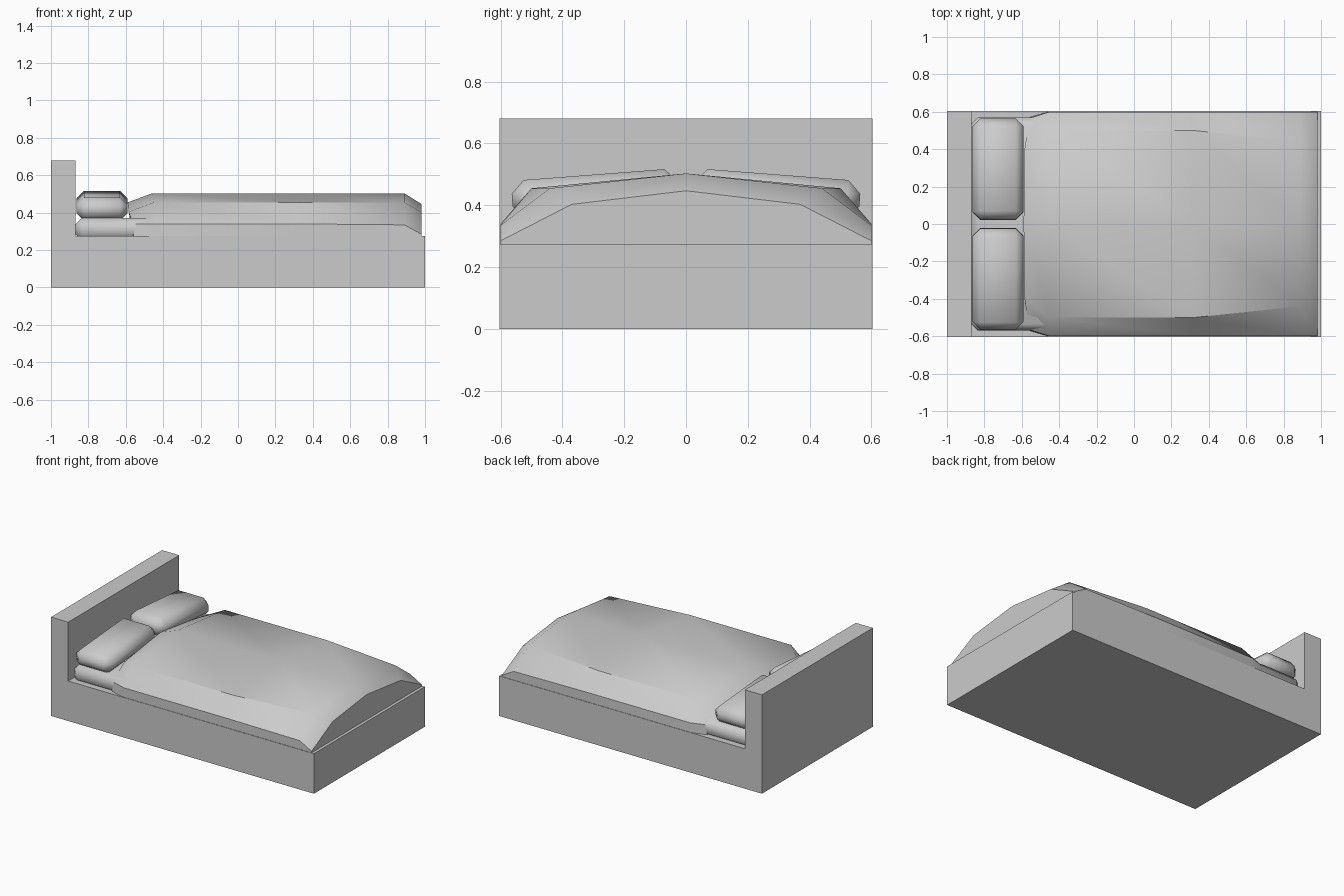
import bpy, bmesh
from math import radians
from mathutils import Matrix

if "Cube" in bpy.data.objects:
    bpy.data.objects.remove(bpy.data.objects["Cube"])


def finish(name, bm, smooth=None):
    bmesh.ops.recalc_face_normals(bm, faces=bm.faces)
    mesh = bpy.data.meshes.new(name)
    bm.to_mesh(mesh)
    bm.free()
    ob = bpy.data.objects.new(name, mesh)
    bpy.context.collection.objects.link(ob)
    if smooth:
        bpy.ops.object.select_all(action='DESELECT')
        ob.select_set(True)
        bpy.context.view_layer.objects.active = ob
        bpy.ops.object.shade_smooth_by_angle(angle=radians(smooth))
    return ob


def loft(name, sections, smooth=None):
    bm = bmesh.new()
    rings = [[bm.verts.new(p) for p in s] for s in sections]
    n = len(rings[0])
    for a, b in zip(rings, rings[1:]):
        for i in range(n):
            j = (i + 1) % n
            bm.faces.new((a[i], a[j], b[j], b[i]))
    bm.faces.new(rings[0])
    bm.faces.new(rings[-1])
    return finish(name, bm, smooth)


def soft_box(name, size, loc, bevel, tilt=0, smooth=50):
    bm = bmesh.new()
    bmesh.ops.create_cube(bm, size=1)
    bmesh.ops.scale(bm, vec=size, verts=bm.verts)
    bmesh.ops.bevel(bm, geom=bm.edges[:], offset=bevel, segments=1,
                    profile=0.5, affect='EDGES')
    bm.transform(Matrix.Translation(loc) @ Matrix.Rotation(tilt, 4, 'X'))
    return finish(name, bm, smooth)


# Base and headboard: one L-shaped side profile
side = [(-1, 0), (1, 0), (1, .275), (-.87, .275), (-.87, .68), (-1, .68)]
loft("bed_frame", [[(x, y, z) for x, z in side] for y in (-.603, .603)])

# Mattress
soft_box("mattress", (1.44, 1.14, .12), (-.15, 0, .312), .035)

# Pillows, drooping outward
for s, label in ((-1, "front"), (1, "back")):
    soft_box(label + "_pillow", (.275, .54, .125), (-.727, s * .293, .437),
             .042, tilt=-s * radians(4.4), smooth=60)


# Quilt: mirrored half sections (x, y, z) from hem to ridge
def mirrored(half):
    return half + [(x, -y, z) for x, y, z in reversed(half[:-1])]


quilt = [
    [(-.56, .57, .274), (-.56, .565, .34), (-.585, .40, .405), (-.59, 0, .455)],
    [(-.46, .60, .274), (-.45, .60, .34), (-.45, .50, .455), (-.46, 0, .503)],
    [(.32, .60, .274), (.32, .60, .34), (.32, .50, .455), (.32, 0, .503)],
    [(.89, .60, .274), (.89, .60, .335), (.89, .44, .455), (.89, 0, .503)],
    [(.98, .60, .274), (.98, .60, .285), (.98, .37, .403), (.98, 0, .447)],
]
loft("quilt", [mirrored(h) for h in quilt], smooth=35)
